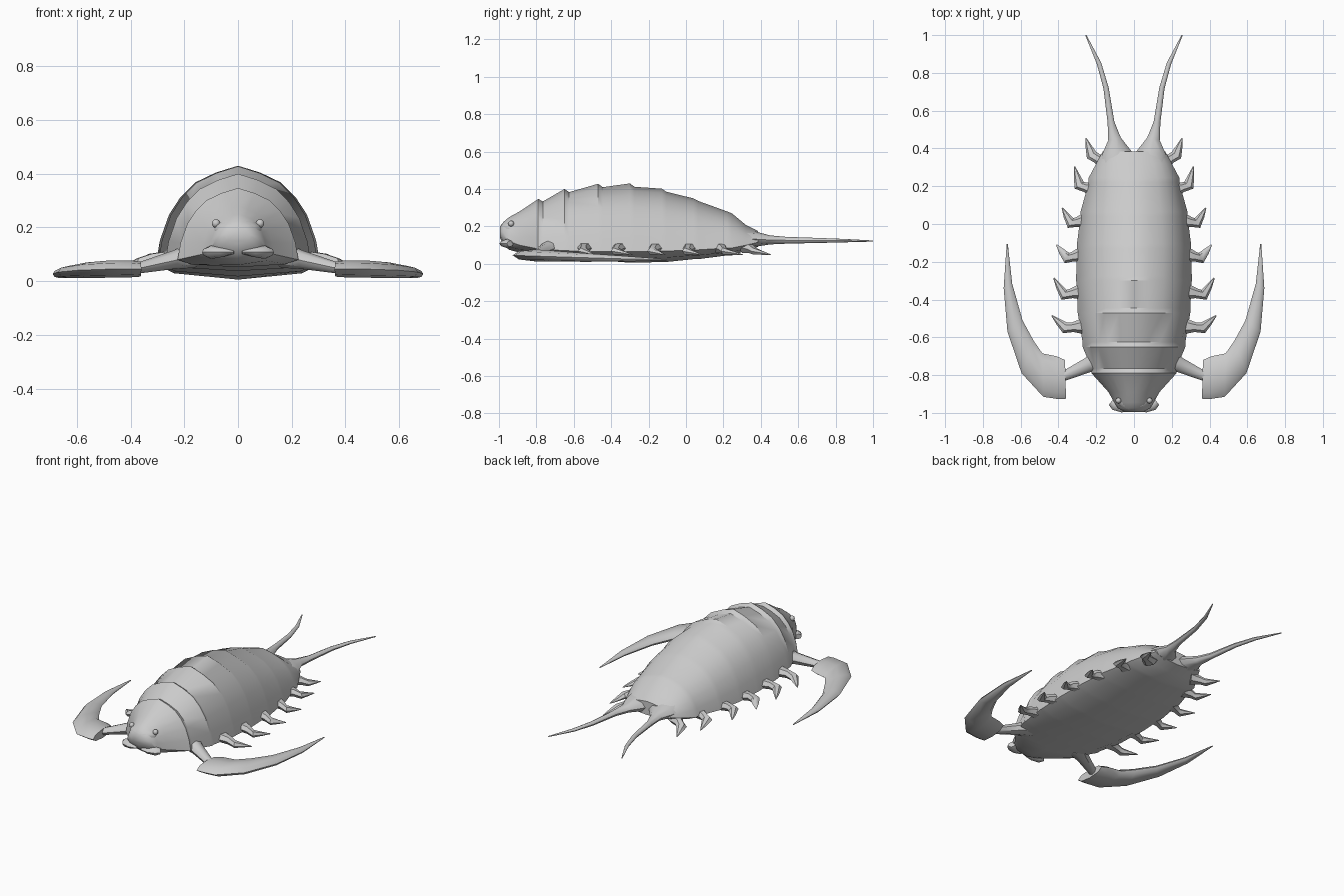
import bpy, bmesh, math
from mathutils import Vector

cube = bpy.data.objects.get("Cube")
if cube:
    bpy.data.objects.remove(cube, do_unlink=True)

shell_grey = bpy.data.materials.new("shell_grey")
shell_grey.use_nodes = True
COLOR = (0.6, 0.6, 0.6, 1)
shell_grey.diffuse_color = COLOR
shell_grey.node_tree.nodes["Principled BSDF"].inputs["Base Color"].default_value = COLOR


def finish(name, bm, angle=45, mirror=False):
    bmesh.ops.recalc_face_normals(bm, faces=bm.faces)
    mesh = bpy.data.meshes.new(name)
    bm.to_mesh(mesh)
    bm.free()
    mesh.materials.append(shell_grey)
    obj = bpy.data.objects.new(name, mesh)
    bpy.context.collection.objects.link(obj)
    bpy.ops.object.select_all(action="DESELECT")
    obj.select_set(True)
    bpy.context.view_layer.objects.active = obj
    bpy.ops.object.shade_smooth_by_angle(angle=math.radians(angle))
    if mirror:
        obj.modifiers.new("Mirror", "MIRROR").use_axis[0] = True
    return obj


def loft(bm, rings):
    """Skin a list of equal rings and cap both ends."""
    rows = [[bm.verts.new(p) for p in ring] for ring in rings]
    n = len(rows[0])
    for a, b in zip(rows, rows[1:]):
        for i in range(n):
            j = (i + 1) % n
            bm.faces.new((a[i], a[j], b[j], b[i]))
    bm.faces.new(rows[0])
    bm.faces.new(rows[-1])


def oval(centre, side, hz, n=8):
    return [centre + side * math.cos(t) + Vector((0, 0, hz * math.sin(t)))
            for t in (2 * math.pi * i / n for i in range(n))]


def limb(name, stations, n=8):
    """Tapered limb along (x, y, z, half_width, half_height) stations, mirrored."""
    pts = [Vector(s[:3]) for s in stations]
    rings = []
    for i, s in enumerate(stations):
        d = pts[min(i + 1, len(pts) - 1)] - pts[max(i - 1, 0)]
        side = Vector((d.y, -d.x, 0)).normalized() * s[3]
        rings.append(oval(pts[i], side, s[4], n))
    bm = bmesh.new()
    loft(bm, rings)
    return finish(name, bm, mirror=True)


# Body section: fractions of half width and of height above / below the rim
SECTION = [(0, 1), (.27, .93), (.52, .83), (.70, .68), (.84, .50), (.95, .24),
           (1, 0), (.78, -.6), (0, -1)]


def body_ring(y, w, top, rim, bottom, shrink=1.0):
    half = []
    for fx, fz in SECTION:
        if fz > 0.1:
            z = rim + fz * (top - rim) * shrink
            x = fx * w * (1 - (1 - shrink) * 0.5)
        else:
            z = rim + fz * (rim - bottom)
            x = fx * w
        half.append((x, y, z))
    return half + [(-x, y, z) for x, y, z in half[-2:0:-1]]


# Head and plated body: each plate ends in a small step down
head = [(-.995, .05, .20, .165, .14), (-.975, .085, .225, .15, .10),
        (-.945, .105, .25, .12, .075), (-.89, .135, .28, .10, .06)]
plates = [(-.79, .225, .347, .08, .052), (-.65, .272, .40, .07, .038),
          (-.47, .298, .428, .065, .018), (-.30, .306, .43, .065, .006),
          (-.13, .302, .402, .068, .010), (.04, .283, .35, .075, .025),
          (.22, .24, .28, .085, .045)]
rings = [body_ring(*h) for h in head]
for y, w, top, rim, bottom in plates:
    rings.append(body_ring(y, w, top, rim, bottom))
    rings.append(body_ring(y + .025, w, top, rim, bottom, .95))
rings.append(body_ring(.32, .20, .208, .10, .07))
rings.append(body_ring(.385, .165, .175, .115, .09))
bm = bmesh.new()
loft(bm, rings)
finish("body", bm, 40)

# Rounded brow
bm = bmesh.new()
bmesh.ops.create_uvsphere(bm, u_segments=16, v_segments=8, radius=1)
for v in bm.verts:
    v.co = Vector((v.co.x * .092, v.co.y * .07 - .925, v.co.z * .045 + .19))
finish("brow", bm)

# Mandibles widen outward
limb("mandibles", [(.015, -.975, .108, .015, .006), (.06, -.97, .108, .028, .018),
                   (.10, -.955, .108, .032, .025), (.12, -.94, .108, .022, .016)])

# Small eyes beside the brow
bm = bmesh.new()
bmesh.ops.create_uvsphere(bm, u_segments=10, v_segments=6, radius=.016)
bmesh.ops.translate(bm, verts=bm.verts, vec=(.082, -.935, .215))
finish("eyes", bm, mirror=True)

# Claw arms
limb("claw_arms", [(.16, -.71, .10, .065, .05), (.24, -.745, .08, .04, .035),
                   (.36, -.80, .052, .027, .022), (.43, -.82, .045, .03, .022)])

# Sickle claws from inner and outer edge points
claw = [((.365, -.72), (.36, -.925), .045, .028), ((.41, -.70), (.40, -.927), .046, .032),
        ((.485, -.685), (.48, -.915), .045, .032), ((.53, -.62), (.595, -.79), .041, .029),
        ((.59, -.51), (.67, -.57), .034, .023), ((.645, -.315), (.69, -.34), .027, .015),
        ((.668, -.105), (.674, -.105), .022, .003)]
rings = []
for inner, outer, z, hz in claw:
    a, b = Vector((*inner, z)), Vector((*outer, z))
    rings.append(oval((a + b) / 2, (b - a) / 2, hz))
bm = bmesh.new()
loft(bm, rings)
finish("claws", bm, mirror=True)

# Six pairs of hooked legs: base, knee and tip in plan
legs = [((.26, -.54), (.365, -.55), (.435, -.485)), ((.27, -.355), (.37, -.375), (.425, -.285)),
        ((.27, -.16), (.355, -.18), (.41, -.11)), ((.25, .02), (.335, .005), (.38, .085)),
        ((.21, .18), (.29, .205), (.315, .305)), ((.15, .32), (.225, .365), (.255, .455))]
for i, (base, knee, tip) in enumerate(legs):
    b, k, t = Vector(base), Vector(knee), Vector(tip)
    m = b.lerp(k, .6)
    limb(f"legs_{i + 1}", [(*b, .085, .045, .03), (*m, .08, .026, .025),
                           (*k, .068, .03, .02), (*k.lerp(t, .5), .058, .017, .011),
                           (*t, .048, .003, .002)], 6)

# Twin tail spikes
limb("tail_spikes", [(.095, .30, .135, .08, .045), (.088, .375, .132, .08, .04),
                     (.103, .45, .128, .034, .024), (.122, .54, .126, .018, .018),
                     (.148, .72, .125, .014, .013), (.185, .85, .124, .012, .009),
                     (.255, 1.0, .122, .003, .003)])
